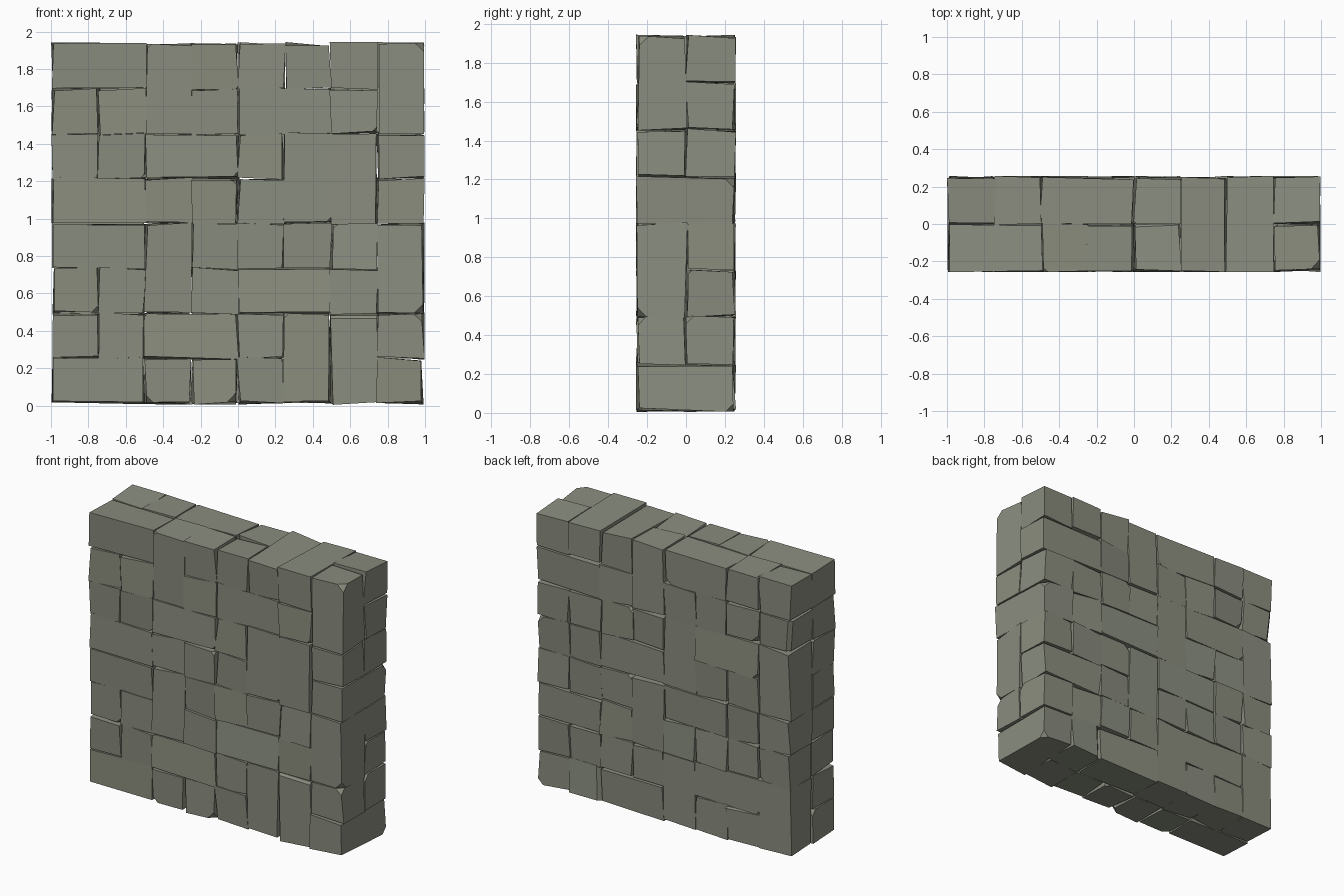
import bpy, bmesh, random
from mathutils import Vector

if "Cube" in bpy.data.objects:
    bpy.data.objects.remove(bpy.data.objects["Cube"])

random.seed(11)

# Single stone colour
stone = bpy.data.materials.new("grey_olive_stone")
stone.diffuse_color = (0.255, 0.268, 0.212, 1)
stone.use_nodes = True
stone.node_tree.nodes["Principled BSDF"].inputs["Base Color"].default_value = stone.diffuse_color

# Four-course bond pattern, top course first, columns left to right.
# s = single, h = two wide, v = two tall (lower cell), d = through the wall, . = covered
FRONT = ["h..ssdd.",
         "ssvsh.sv",
         "ssh.s..s",
         "h.sssvvd"]
BACK = ["ssh....s",
        "ssssvsh.",
        ".h..ssss",
        "vssvh.s."]
SPAN = {"s": (1, 1, 1), "h": (2, 1, 1), "v": (1, 1, 2), "d": (1, 2, 1)}
PITCH = Vector((0.248, 0.25, 0.2405))
ORIGIN = Vector((-0.992, -0.25, 0.012))
GAP = 0.003
JIT = 0.011


def stone_block(name, cell, span):
    """Box covering some cells, with skewed corners and a chipped edge or corner."""
    lo = Vector([ORIGIN[i] + cell[i] * PITCH[i] + GAP for i in range(3)])
    hi = Vector([ORIGIN[i] + (cell[i] + span[i]) * PITCH[i] - GAP for i in range(3)])
    bm = bmesh.new()
    bmesh.ops.create_cube(bm, size=1)
    for v in bm.verts:
        v.co = Vector([(hi[i] if v.co[i] > 0 else lo[i]) + random.uniform(-JIT, JIT)
                       for i in range(3)])
        v.co.x = max(-1, min(1, v.co.x))
        v.co.y = max(-0.265, min(0.265, v.co.y))
        v.co.z = max(0, min(1.945, v.co.z))
    roll = random.random()
    bm.verts.ensure_lookup_table()
    bm.edges.ensure_lookup_table()
    if roll < 0.3:
        bmesh.ops.bevel(bm, geom=[random.choice(bm.verts)], affect='VERTICES',
                        offset=random.uniform(0.02, 0.05), segments=1)
    elif roll < 0.5:
        bmesh.ops.bevel(bm, geom=[random.choice(bm.edges)], affect='EDGES',
                        offset=random.uniform(0.01, 0.025), segments=1)
    bmesh.ops.recalc_face_normals(bm, faces=bm.faces)
    mesh = bpy.data.meshes.new(name)
    bm.to_mesh(mesh)
    bm.free()
    mesh.materials.append(stone)
    bpy.context.collection.objects.link(bpy.data.objects.new(name, mesh))


# Two identical bonds stacked, each with a front and a back layer
for module in range(2):
    for layer, (side, rows) in enumerate((("front", FRONT), ("back", BACK))):
        for r, row in enumerate(reversed(rows)):
            for col, kind in enumerate(row):
                if kind != ".":
                    course = module * 4 + r
                    stone_block(f"{side}_stone_{course}_{col}", (col, layer, course), SPAN[kind])
